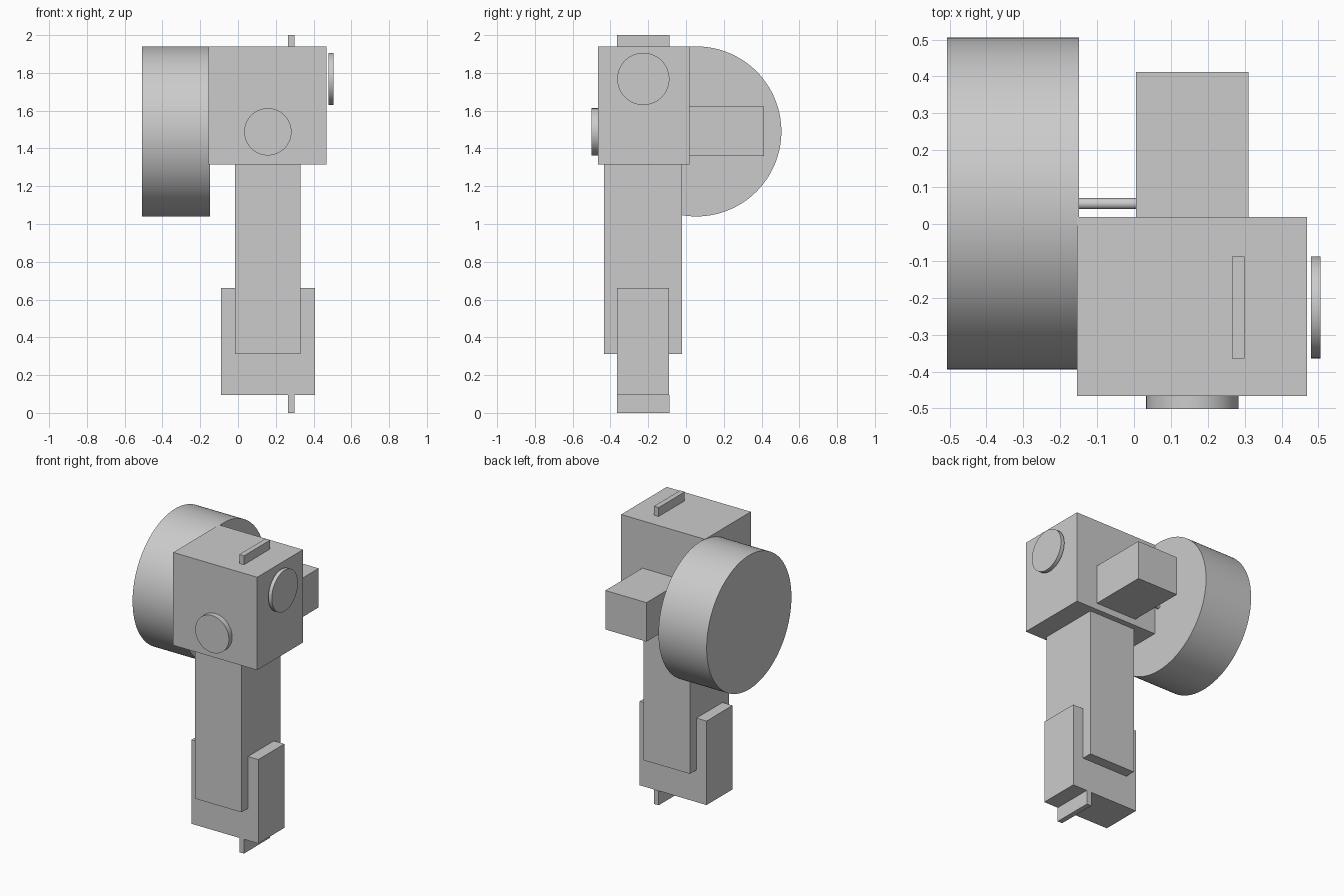
import bpy
from math import pi
from mathutils import Matrix

if "Cube" in bpy.data.objects:
    bpy.data.objects.remove(bpy.data.objects["Cube"], do_unlink=True)

# One plain grey for everything
grey = bpy.data.materials.new("plain grey")
grey.use_nodes = True
colour = (0.6, 0.6, 0.6, 1)
grey.diffuse_color = colour
grey.node_tree.nodes["Principled BSDF"].inputs["Base Color"].default_value = colour


def box(name, x, y, z):
    """Box spanning the given (low, high) ranges."""
    spans = (x, y, z)
    bpy.ops.mesh.primitive_cube_add(size=1)
    ob = bpy.context.object
    size = Matrix.Diagonal([hi - lo for lo, hi in spans] + [1])
    ob.data.transform(size)
    ob.location = [(lo + hi) / 2 for lo, hi in spans]
    ob.name = name
    ob.data.materials.append(grey)


def disc(name, axis, radius, depth, centre, sides=96):
    """Smooth cylinder lying along the x or y axis."""
    turn = {"x": (0, pi / 2, 0), "y": (pi / 2, 0, 0)}[axis]
    bpy.ops.mesh.primitive_cylinder_add(vertices=sides, radius=radius, depth=depth,
                                        location=centre, rotation=turn)
    ob = bpy.context.object
    ob.name = name
    ob.data.materials.append(grey)
    bpy.ops.object.shade_smooth_by_angle()


# Head, neck and foot
box("head", (-0.155, 0.469), (-0.466, 0.019), (1.316, 1.94))
box("neck", (-0.015, 0.33), (-0.435, -0.02), (0.312, 1.316))
box("foot", (-0.09, 0.407), (-0.365, -0.09), (0.096, 0.66))

# Thin tabs above the head and below the foot
for name, z in (("top_tab", (1.94, 2)), ("bottom_tab", (0, 0.096))):
    box(name, (0.265, 0.3), (-0.365, -0.088), z)

# Motor block, shaft and drum share one axle line
box("rear_block", (0.005, 0.311), (0.019, 0.412), (1.36, 1.622))
disc("shaft", "x", 0.015, 0.16, (-0.072, 0.055, 1.49), 32)
disc("drum", "x", 0.45, 0.358, (-0.328, 0.055, 1.49), 128)

# Round dials on the front and side of the head
disc("front_dial", "y", 0.125, 0.036, (0.158, -0.483, 1.488))
disc("side_dial", "x", 0.138, 0.026, (0.493, -0.226, 1.768))
